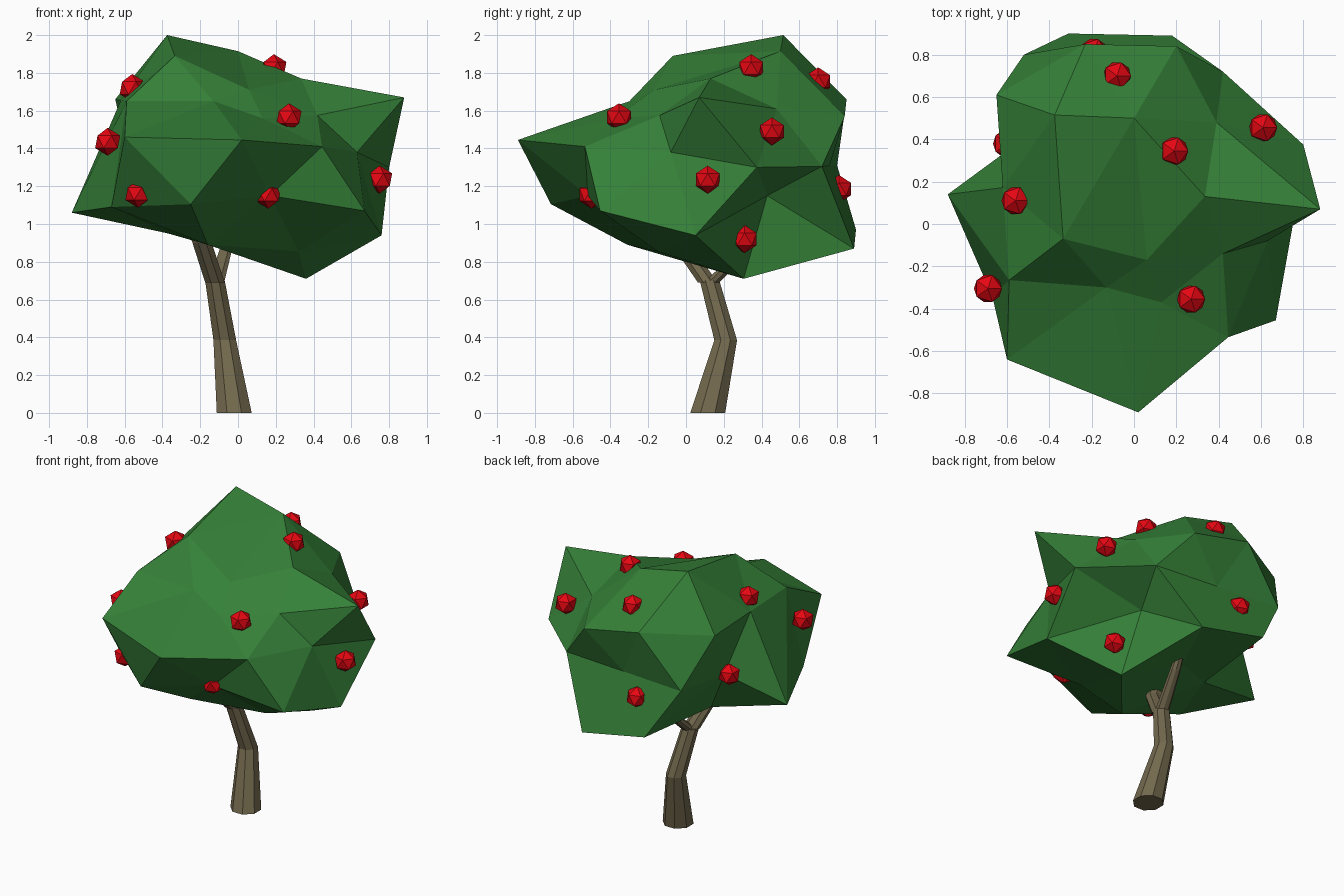
import bpy, bmesh, math
from mathutils import Vector

if "Cube" in bpy.data.objects:
    bpy.data.objects.remove(bpy.data.objects["Cube"])


def material(name, rgb):
    m = bpy.data.materials.new(name)
    m.diffuse_color = (*rgb, 1)
    m.use_nodes = True
    m.node_tree.nodes["Principled BSDF"].inputs["Base Color"].default_value = m.diffuse_color
    return m


def make_object(name, bm, mat):
    bmesh.ops.recalc_face_normals(bm, faces=bm.faces[:])
    me = bpy.data.meshes.new(name)
    bm.to_mesh(me)
    bm.free()
    me.materials.append(mat)
    ob = bpy.data.objects.new(name, me)
    bpy.context.collection.objects.link(ob)
    return ob


def tube(name, path, mat, sides=8):
    """Faceted tube through (x, y, z, radius) stations with level rings."""
    bm = bmesh.new()
    rings = []
    for x, y, z, r in path:
        rings.append([bm.verts.new((x + r * math.cos(2 * math.pi * (i + .5) / sides),
                                    y + r * math.sin(2 * math.pi * (i + .5) / sides), z))
                      for i in range(sides)])
    for a, b in zip(rings, rings[1:]):
        for i in range(sides):
            j = (i + 1) % sides
            bm.faces.new((a[i], a[j], b[j], b[i]))
    bm.faces.new(rings[0])
    bm.faces.new(rings[-1])
    return make_object(name, bm, mat)


green = material("leaf_green", (0.036, 0.22, 0.04))
brown = material("bark_brown", (0.17, 0.14, 0.075))
red = material("fruit_red", (0.78, 0.002, 0.006))

# Trunk and its two branches
tube("trunk", [(-.02, .115, 0, .1), (-.07, .21, .385, .065), (-.122, .125, .70, .056)], brown)
tube("front_branch", [(-.122, .115, .69, .056), (-.19, -.03, .9, .055), (-.27, -.06, 1.08, .04)], brown)
tube("back_branch", [(-.115, .135, .69, .045), (-.06, .33, .88, .035), (-.04, .42, 1.0, .025)], brown)

# Crown: irregular facets; corners are pushed to a sphere to find the skin, then moved back
upper = [(-.375, .515, 2), (0, .5, 1.915), (.335, .13, 1.77), (.88, .07, 1.67), (-.335, -.07, 1.89),
         (-.13, -.30, 1.65), (.42, -.14, 1.575), (.06, -.17, 1.71), (.13, -.37, 1.56),
         (-.59, -.265, 1.65), (-.65, .61, 1.66), (.39, .48, 1.61), (-.23, .85, 1.66), (.2, .84, 1.57)]
middle = [(.02, -.89, 1.445), (.445, -.535, 1.41), (.63, -.08, 1.38), (.8, .375, 1.30),
          (.42, .72, 1.305), (-.52, .8, 1.31), (-.6, -.64, 1.46)]
lower = [(.67, -.455, 1.07), (.76, .05, .94), (.36, .305, .71), (.32, -.15, .855), (-.16, -.31, .89),
         (-.25, -.715, 1.105), (-.67, -.34, 1.09), (-.88, .14, 1.06), (-.37, .25, .95),
         (.18, .89, .87), (-.31, .9, .97), (-.15, .3, .98)]
hollows = [(-.05, .76, 1.308), (.3, .43, 1.15), (.17, -.52, 1.15), (-.62, .172, 1.655), (-.56, .375, 1.28)]
center = Vector((0, .1, 1.32))
corners = [Vector(p) for p in upper + middle + lower + hollows]
bm = bmesh.new()
home = {bm.verts.new((p - center).normalized()): p for p in corners}
bmesh.ops.convex_hull(bm, input=bm.verts[:])
for v, p in home.items():
    v.co = p
make_object("crown", bm, green)

# Fruits
fruits = [(-.53, -.49, 1.16), (.16, -.5, 1.155), (.27, -.355, 1.565), (.75, .115, 1.235),
          (-.69, -.305, 1.435), (-.56, .11, 1.72), (.19, .345, 1.825), (-.08, .70, 1.755),
          (.61, .455, 1.49), (-.19, .81, 1.185), (-.6, .38, 1.29), (.42, .31, .92)]
for n, p in enumerate(fruits):
    bm = bmesh.new()
    bmesh.ops.create_icosphere(bm, subdivisions=1, radius=.074)
    bmesh.ops.translate(bm, verts=bm.verts[:], vec=p)
    make_object(f"fruit_{n + 1}", bm, red)
